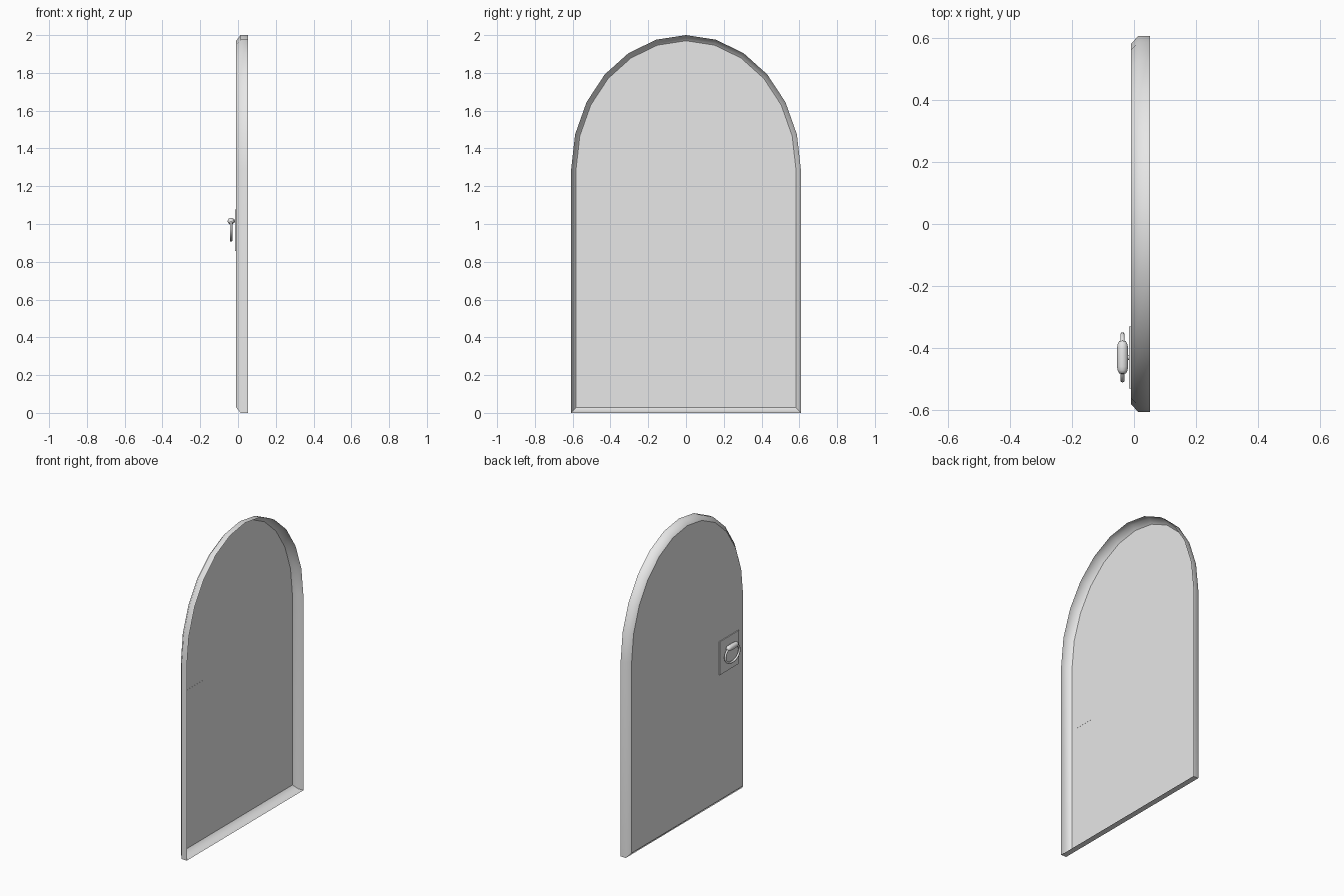
import bpy, bmesh, math
from mathutils import Vector

cube = bpy.data.objects.get("Cube")
if cube:
    bpy.data.objects.remove(cube, do_unlink=True)

grey = bpy.data.materials.new("plain_grey")
grey.use_nodes = True
grey.diffuse_color = (0.8, 0.8, 0.8, 1)
grey.node_tree.nodes["Principled BSDF"].inputs["Base Color"].default_value = grey.diffuse_color


def finish(bm, name):
    mesh = bpy.data.meshes.new(name)
    bm.to_mesh(mesh)
    bm.free()
    mesh.materials.append(grey)
    obj = bpy.data.objects.new(name, mesh)
    bpy.context.collection.objects.link(obj)
    return obj


def arch(x, inset):
    """Outline of the door: straight sides under a half ellipse."""
    half, rise, spring = 0.608 - inset, 0.71 - inset * 1.15, 1.29
    pts = [Vector((x, half, inset * 1.1))]
    for i in range(13):
        a = math.pi * i / 12
        pts.append(Vector((x, half * math.cos(a), spring + rise * math.sin(a))))
    pts.append(Vector((x, -half, inset * 1.1)))
    return pts


# Door leaf: a hollow shell with a chamfered face, open on the +x side
bm = bmesh.new()
loops = [[bm.verts.new(p) for p in arch(x, inset)]
         for x, inset in ((0.052, 0), (0.014, 0), (-0.01, 0.026))]
count = len(loops[0])
for outer, inner in zip(loops, loops[1:]):
    for i in range(count):
        j = (i + 1) % count
        bm.faces.new((outer[i], outer[j], inner[j], inner[i]))
panel = bm.faces.new(loops[-1])
bm.normal_update()
if panel.normal.x > 0:
    panel.normal_flip()
bmesh.ops.recalc_face_normals(bm, faces=bm.faces)
if panel.normal.x > 0:
    bmesh.ops.reverse_faces(bm, faces=bm.faces)
for f in bm.faces:
    f.smooth = f is not panel
for e in panel.edges:
    e.smooth = False
for outer, inner in zip(loops, loops[1:]):
    for corner in (0, -1):
        bm.edges.get((outer[corner], inner[corner])).smooth = False
finish(bm, "door_leaf")

# Thin backing plate of the handle
HY = -0.431
bm = bmesh.new()
bmesh.ops.create_cube(bm, size=1)
bmesh.ops.scale(bm, vec=(0.006, 0.2, 0.22), verts=bm.verts)
bmesh.ops.translate(bm, vec=(-0.0125, HY, 0.967), verts=bm.verts)
finish(bm, "handle_plate")


def lathe(name, profile, axis_rotation, location, sides=16):
    """Revolve (radius, height) points about z, then place the result."""
    bm = bmesh.new()
    verts = [bm.verts.new((r, 0, h)) for r, h in profile]
    edges = [bm.edges.new(pair) for pair in zip(verts, verts[1:])]
    bmesh.ops.spin(bm, geom=verts + edges, axis=(0, 0, 1), cent=(0, 0, 0),
                   angle=math.tau, steps=sides)
    bmesh.ops.remove_doubles(bm, verts=bm.verts, dist=0.0001)
    bmesh.ops.recalc_face_normals(bm, faces=bm.faces)
    for f in bm.faces:
        f.smooth = True
    obj = finish(bm, name)
    obj.rotation_euler = axis_rotation
    obj.location = location


# Barrel that carries the ring, and its stud into the plate
half = [(0.018, 0.03), (0.016, 0.042), (0.011, 0.052), (0, 0.054)]
barrel = [(r, -h) for r, h in reversed(half)] + half
lathe("handle_barrel", barrel, (math.pi / 2, 0, 0), (-0.037, HY, 1.015))
lathe("handle_stud", [(0.008, -0.014), (0.008, 0.014)],
      (0, math.pi / 2, 0), (-0.024, HY, 1.015), 12)

# Pull ring, slightly flattened
bm = bmesh.new()
rings, tube = 28, 10
grid = []
for i in range(rings):
    a = math.tau * i / rings
    row = []
    for j in range(tube):
        b = math.tau * j / tube
        swell = 0.007 * math.cos(b)
        row.append(bm.verts.new((-0.037 + 0.007 * math.sin(b),
                                 HY + (0.074 + swell) * math.cos(a),
                                 0.967 + (0.054 + swell) * math.sin(a))))
    grid.append(row)
for i in range(rings):
    for j in range(tube):
        ni, nj = (i + 1) % rings, (j + 1) % tube
        bm.faces.new((grid[i][j], grid[ni][j], grid[ni][nj], grid[i][nj])).smooth = True
bmesh.ops.recalc_face_normals(bm, faces=bm.faces)
finish(bm, "pull_ring")
